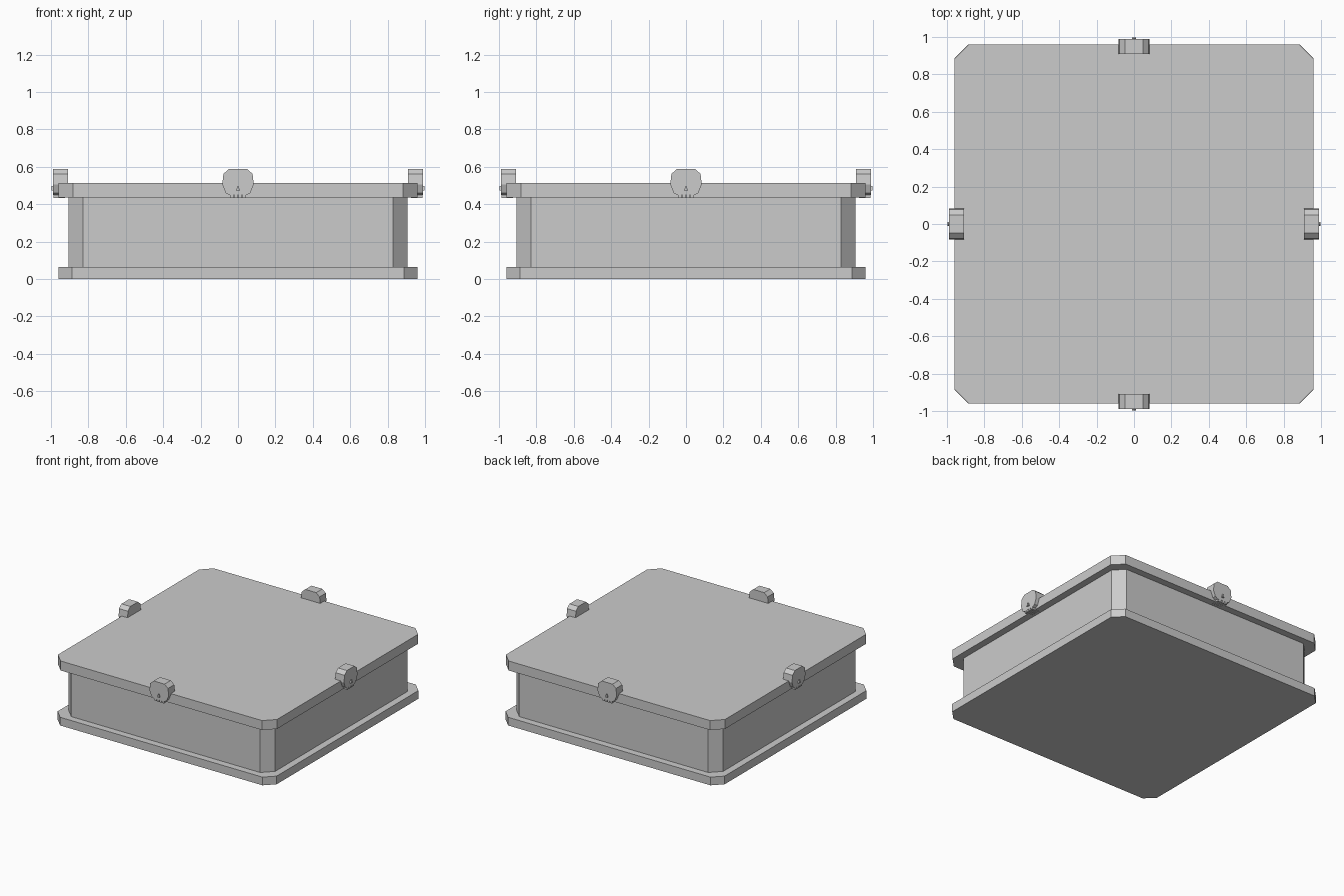
import bpy, bmesh
from math import pi
from mathutils import Matrix

if "Cube" in bpy.data.objects:
    bpy.data.objects.remove(bpy.data.objects["Cube"])


def prism(name, outline, low, high, matrix=Matrix()):
    """Extrude a 2D outline from low to high along local z."""
    bm = bmesh.new()
    face = bm.faces.new([bm.verts.new((x, y, low)) for x, y in outline])
    ext = bmesh.ops.extrude_face_region(bm, geom=[face])
    top = [v for v in ext["geom"] if isinstance(v, bmesh.types.BMVert)]
    bmesh.ops.translate(bm, verts=top, vec=(0, 0, high - low))
    bmesh.ops.transform(bm, matrix=matrix, verts=bm.verts)
    bmesh.ops.recalc_face_normals(bm, faces=bm.faces)
    mesh = bpy.data.meshes.new(name)
    bm.to_mesh(mesh)
    bm.free()
    obj = bpy.data.objects.new(name, mesh)
    bpy.context.collection.objects.link(obj)
    return obj


def chamfered_square(h, c):
    return [(h - c, -h), (h, c - h), (h, h - c), (h - c, h),
            (c - h, h), (-h, h - c), (-h, c - h), (c - h, -h)]


# Box: base plate, body and overhanging lid
prism("base_plate", chamfered_square(0.96, 0.073), 0.0, 0.065)
prism("box_body", chamfered_square(0.905, 0.077), 0.065, 0.437)
prism("lid", chamfered_square(0.96, 0.077), 0.437, 0.512)

# Skull ornament outlines (x, z)
half = [(0.045, 0.448), (0.066, 0.46), (0.084, 0.505), (0.078, 0.562), (0.048, 0.588)]
skull = half + [(-x, z) for x, z in reversed(half)]
nose = [(-0.01, 0.473), (0.01, 0.473), (0.003, 0.498), (-0.003, 0.498)]

# One skull at the middle of each side, facing outwards
for i, side in enumerate(("front", "right", "back", "left")):
    turn = Matrix.Rotation(i * pi / 2, 4, "Z") @ Matrix.Rotation(pi / 2, 4, "X")
    prism(f"{side}_skull", skull, 0.91, 0.988, turn)
    prism(f"{side}_skull_nose", nose, 0.985, 0.998, turn)
    for t in range(4):
        x = -0.033 + 0.022 * t
        tooth = [(x - 0.009, 0.433), (x + 0.009, 0.433),
                 (x + 0.009, 0.455), (x - 0.009, 0.455)]
        prism(f"{side}_skull_tooth_{t + 1}", tooth, 0.925, 0.987, turn)
